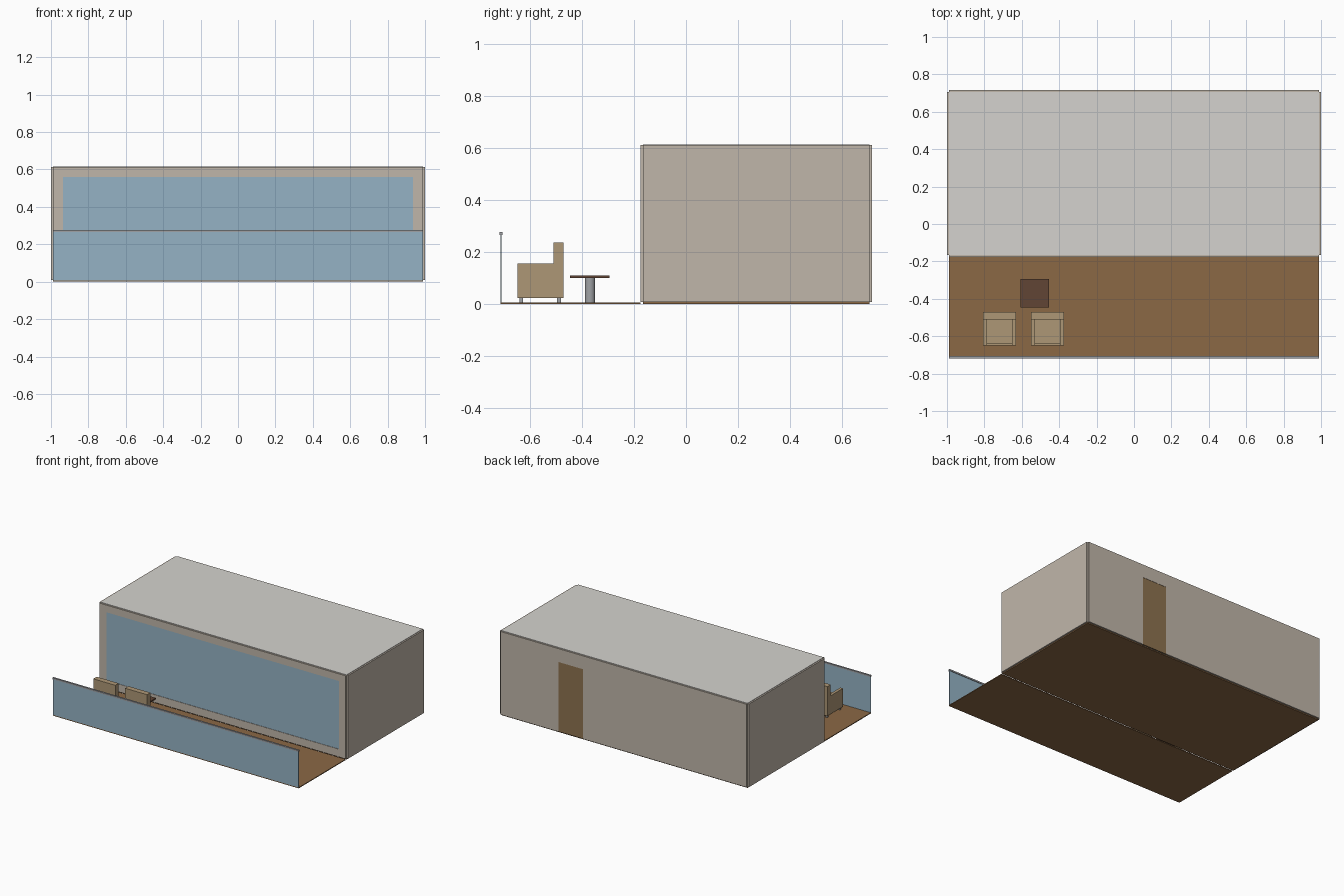
import bpy, bmesh
from mathutils import Vector, Matrix

if "Cube" in bpy.data.objects:
    bpy.data.objects.remove(bpy.data.objects["Cube"])


def material(name, r, g, b):
    m = bpy.data.materials.new(name)
    m.diffuse_color = (r, g, b, 1)
    m.use_nodes = True
    m.node_tree.nodes["Principled BSDF"].inputs["Base Color"].default_value = m.diffuse_color
    return m


PLASTER = material("plaster", 0.53, 0.47, 0.40)
ROOF = material("roof", 0.66, 0.65, 0.62)
GLASS = material("glass", 0.30, 0.45, 0.56)
WOOD = material("wood_floor", 0.26, 0.14, 0.06)
DOOR = material("door_wood", 0.27, 0.17, 0.08)
DARK = material("dark_wood", 0.12, 0.06, 0.035)
FABRIC = material("fabric", 0.42, 0.31, 0.18)
METAL = material("metal", 0.35, 0.36, 0.38)


def add_object(name, bm, mat):
    mesh = bpy.data.meshes.new(name)
    bm.to_mesh(mesh)
    bm.free()
    obj = bpy.data.objects.new(name, mesh)
    bpy.context.collection.objects.link(obj)
    if mat:
        mesh.materials.append(mat)
    return obj


def box(name, x, y, z, mat=None):
    """Box from (min, max) ranges on each axis."""
    bm = bmesh.new()
    bmesh.ops.create_cube(bm, size=1)
    for v in bm.verts:
        v.co = Vector([a + (b - a) * (c + 0.5) for (a, b), c in zip((x, y, z), v.co)])
    return add_object(name, bm, mat)


def cut(obj, x, y, z):
    """Cut a box-shaped opening through a wall."""
    cutter = box(obj.name + "_opening_cutter", x, y, z)
    cutter.hide_render = True
    cutter.display_type = 'WIRE'
    mod = obj.modifiers.new("opening", 'BOOLEAN')
    mod.operation = 'DIFFERENCE'
    mod.solver = 'EXACT'
    mod.object = cutter


W = 0.989                      # inner half width of the room
FRONT, BACK = -0.165, 0.706    # inner faces of front and back walls
T = 0.011                      # wall thickness
BASE, TOP = 0.008, 0.612
DECK = 0.006

# Room shell
box("room_floor", (-W, W), (FRONT, BACK), (0, BASE), WOOD)
box("roof", (-W, W), (FRONT, BACK), (TOP - 0.008, TOP + 0.003), ROOF)
for side, s in (("left", -1), ("right", 1)):
    box(side + "_wall", tuple(sorted((s * W, s * (W + T)))), (FRONT, BACK), (BASE, TOP), PLASTER)

# Front wall with a wide window
front = box("front_wall", (-W, W), (FRONT - T, FRONT), (BASE, TOP), PLASTER)
win_x, win_z = (-0.936, 0.936), (0.064, 0.56)
cut(front, win_x, (FRONT - 0.1, FRONT + 0.1), win_z)
box("window_glass", win_x, (FRONT - 0.008, FRONT - 0.003), win_z, GLASS)

# Back wall with a door
back = box("back_wall", (-W, W), (BACK, BACK + T), (BASE, TOP), PLASTER)
door_x = (0.325, 0.525)
cut(back, door_x, (BACK - 0.1, BACK + 0.1), (-0.1, 0.515))
box("door", door_x, (BACK + 0.002, BACK + 0.009), (BASE, 0.515), DOOR)

# Terrace deck, glass balustrade and handrail
box("terrace_deck", (-W, W), (-0.715, FRONT - T), (0, DECK), WOOD)
box("balustrade_glass", (-W, W), (-0.715, -0.710), (DECK, 0.266), GLASS)
box("handrail", (-W, W), (-0.719, -0.706), (0.266, 0.277), METAL)


# Armchairs facing the view
def armchair(name, x0):
    x1 = x0 + 0.177
    y0, y1 = -0.65, -0.471
    arm = 0.021
    box(name + "_base", (x0 + arm, x1 - arm), (y0, -0.51), (0.024, 0.07), FABRIC)
    box(name + "_seat_cushion", (x0 + arm, x1 - arm), (-0.642, -0.51), (0.07, 0.11), FABRIC)
    box(name + "_backrest", (x0, x1), (-0.51, y1), (0.024, 0.238), FABRIC)
    for side, a in (("left", x0), ("right", x1 - arm)):
        box(f"{name}_{side}_arm", (a, a + arm), (y0, -0.51), (0.024, 0.157), FABRIC)
    for end, ly in (("front", -0.642), ("rear", -0.496)):
        for side, lx in (("left", x0 + 0.008), ("right", x1 - 0.023)):
            box(f"{name}_{end}_{side}_leg", (lx, lx + 0.015), (ly, ly + 0.015), (DECK, 0.024), METAL)


armchair("left_armchair", -0.807)
armchair("right_armchair", -0.551)

# Pedestal table
TX, TY = -0.53, -0.37
box("table_top", (TX - 0.076, TX + 0.076), (TY - 0.076, TY + 0.076), (0.101, 0.111), DARK)
bm = bmesh.new()
bmesh.ops.create_cone(bm, cap_ends=True, segments=24, radius1=0.02, radius2=0.02,
                      depth=0.101 - DECK,
                      matrix=Matrix.Translation((TX, TY, (0.101 + DECK) / 2)))
pedestal = add_object("table_pedestal", bm, METAL)
bpy.ops.object.select_all(action='DESELECT')
pedestal.select_set(True)
bpy.context.view_layer.objects.active = pedestal
bpy.ops.object.shade_smooth_by_angle()
